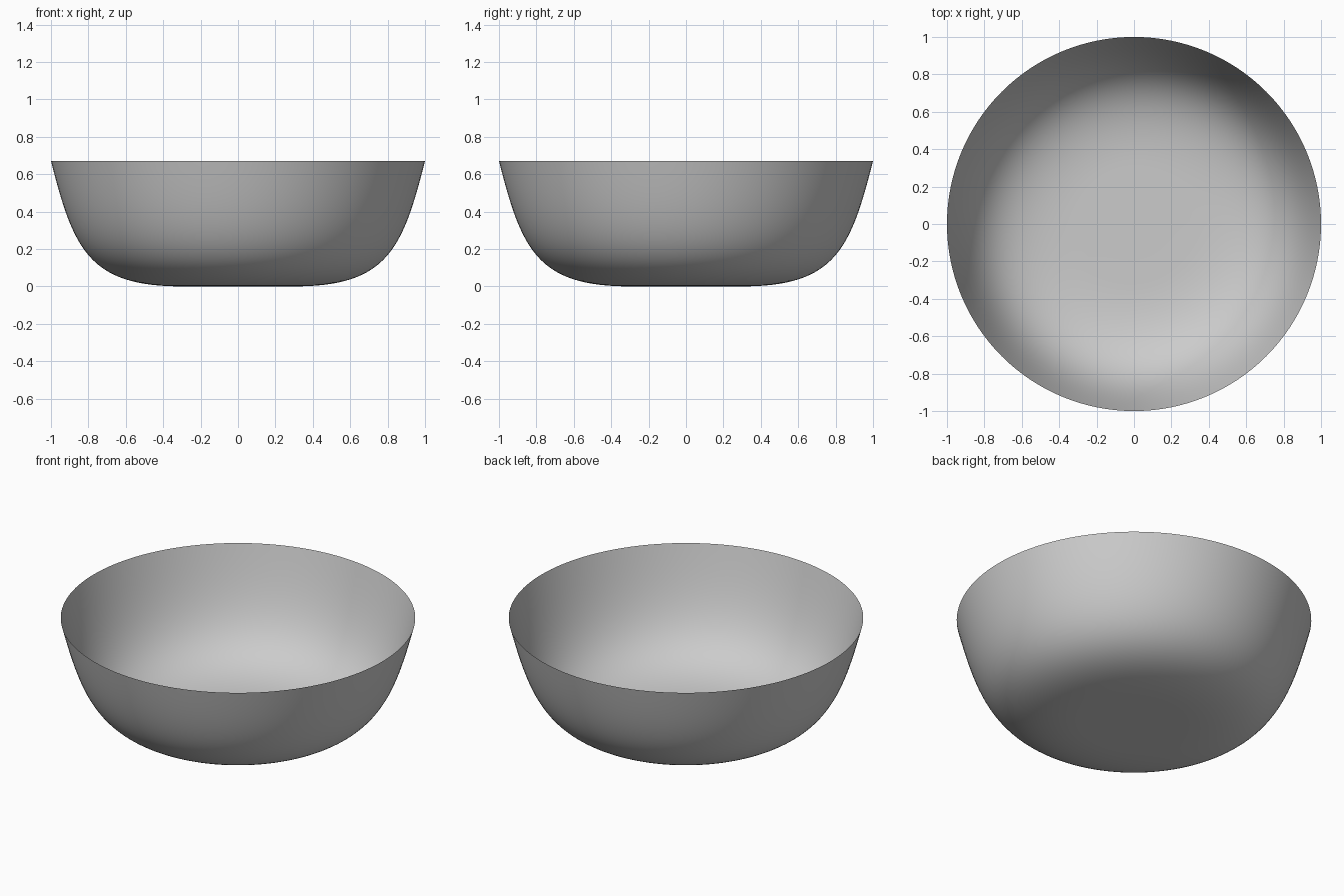
import bpy, bmesh, math
from mathutils import Vector
from mathutils.geometry import interpolate_bezier

if "Cube" in bpy.data.objects:
    bpy.data.objects.remove(bpy.data.objects["Cube"])

# Bowl profile: flat base, then a curved wall flaring up to the rim
curve = interpolate_bezier(Vector((0.3, 0, 0)), Vector((0.8, 0, 0)),
                           Vector((0.88, 0, 0.2)), Vector((1, 0, 0.67)), 33)
profile = [Vector((0, 0, 0)), Vector((0.15, 0, 0))] + curve

# Spin the thin profile into an open bowl
bm = bmesh.new()
verts = [bm.verts.new(p) for p in profile]
edges = [bm.edges.new(pair) for pair in zip(verts, verts[1:])]
bmesh.ops.spin(bm, geom=verts + edges, cent=(0, 0, 0), axis=(0, 0, 1),
               angle=math.tau, steps=128)
bmesh.ops.remove_doubles(bm, verts=bm.verts, dist=1e-4)
bmesh.ops.recalc_face_normals(bm, faces=bm.faces)
# Normals face outward, so the base points down
base = min(bm.faces, key=lambda f: f.calc_center_median().length)
if base.normal.z > 0:
    bmesh.ops.reverse_faces(bm, faces=bm.faces)
for f in bm.faces:
    f.smooth = True

mesh = bpy.data.meshes.new("bowl")
bm.to_mesh(mesh)
bm.free()
bowl = bpy.data.objects.new("bowl", mesh)
bpy.context.collection.objects.link(bowl)
